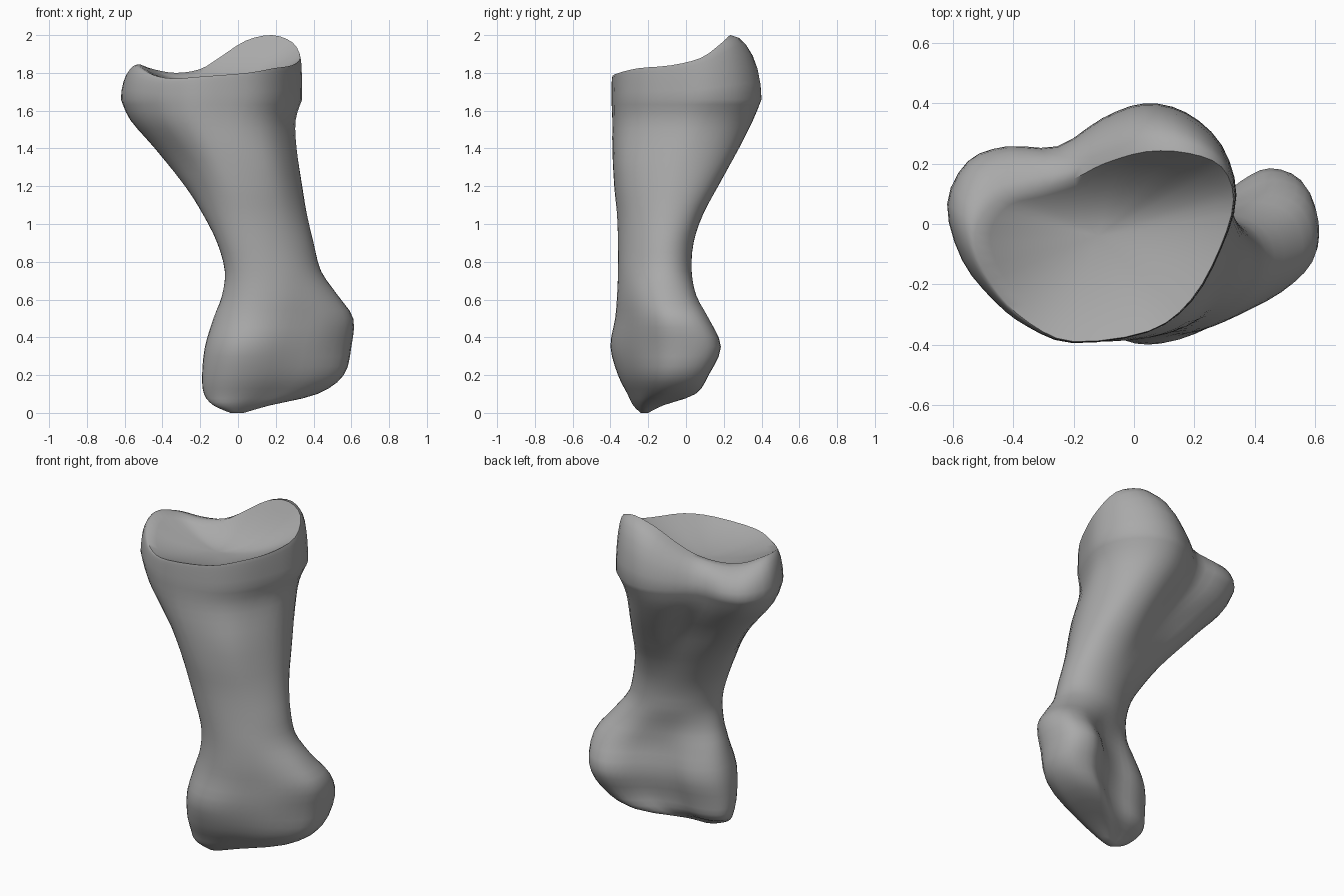
import bpy
import bmesh
from math import sin, cos, radians, pi
from mathutils import Vector

if "Cube" in bpy.data.objects:
    bpy.data.objects.remove(bpy.data.objects["Cube"])

STEPS = 3  # spline subdivisions between control points


def spline(points, closed):
    """Catmull-Rom interpolation of points of any dimension."""
    pts = [Vector(p) for p in points]
    n = len(pts)
    out = []

    def pick(i):
        return pts[i % n] if closed else pts[max(0, min(n - 1, i))]

    for i in range(n if closed else n - 1):
        a, b, c, d = (pick(i + k) for k in (-1, 0, 1, 2))
        for s in range(STEPS):
            t = s / STEPS
            out.append(b + (c - a) * t / 2
                       + (a - b * 2.5 + c * 2 - d / 2) * t ** 2
                       + ((b - c) * 1.5 + (d - a) / 2) * t ** 3)
    return out if closed else out + [pts[-1]]


def normalise(outline):
    """Fit an outline into the unit square."""
    xs, ys = [p[0] for p in outline], [p[1] for p in outline]
    return [Vector(((p[0] - min(xs)) / (max(xs) - min(xs)),
                    (p[1] - min(ys)) / (max(ys) - min(ys)))) for p in outline]


# Cross-sections, counter-clockwise from the front
socket_outline = spline([
    (-.2, -.4), (.05, -.365), (.2, -.26), (.3, -.08), (.35, .1), (.3, .27),
    (.18, .38), (.04, .41), (-.1, .36), (-.25, .265), (-.42, .265),
    (-.55, .215), (-.62, .07), (-.57, -.12), (-.46, -.26), (-.35, -.345)], True)
flare_outline = spline([
    (-.12, -.39), (.03, -.385), (.17, -.33), (.26, -.21), (.31, -.05), (.29, .1),
    (.22, .21), (.12, .25), (.02, .23), (-.1, .15), (-.22, .11), (-.33, .08),
    (-.4, 0), (-.37, -.13), (-.3, -.25), (-.22, -.34)], True)
condyle_outline = spline([
    (.01, -.4), (.14, -.39), (.3, -.32), (.47, -.23), (.59, -.11), (.61, .03),
    (.565, .145), (.46, .185), (.36, .14), (.25, .05), (.12, 0), (-.01, -.01),
    (-.12, -.06), (-.17, -.14), (-.16, -.25), (-.09, -.35)], True)
COUNT = len(socket_outline)
SKEW = .25  # leans the shaft section towards its back left and front right
shaft_outline = [Vector((cos(a), sin(a + SKEW))) for a in
                 (radians(-105) + 2 * pi * i / COUNT for i in range(COUNT))]
shapes = [normalise(s) for s in
          (condyle_outline, shaft_outline, flare_outline, socket_outline)]

# Crest of the socket rim
rim = spline([
    (-.2, -.39, 1.78), (.05, -.355, 1.8), (.19, -.25, 1.825), (.285, -.08, 1.84),
    (.33, .08, 1.88), (.29, .19, 1.96), (.18, .235, 2), (.04, .24, 1.97),
    (-.1, .2, 1.88), (-.2, .15, 1.82), (-.33, .11, 1.8), (-.45, .08, 1.82),
    (-.52, 0, 1.845), (-.52, -.1, 1.835), (-.45, -.23, 1.79),
    (-.345, -.33, 1.77)], True)

# Height, x range, y range, shape (0 condyle, 1 shaft, 2 flare, 3 socket)
levels = spline([
    (0, -.04, .03, -.24, -.2, .5), (.04, -.13, .17, -.28, -.12, .3),
    (.1, -.18, .42, -.31, .05, 0), (.2, -.19, .56, -.36, .12, 0),
    (.35, -.175, .6, -.4, .185, 0), (.5, -.13, .61, -.375, .12, .2),
    (.62, -.085, .53, -.365, .055, .6), (.75, -.07, .44, -.36, .03, 1),
    (.9, -.11, .4, -.36, .04, 1), (1.05, -.185, .365, -.365, .09, 1.3),
    (1.2, -.28, .34, -.38, .17, 1.7), (1.4, -.44, .31, -.39, .28, 2.2),
    (1.55, -.57, .305, -.39, .355, 2.7), (1.66, -.62, .34, -.395, .4, 3)], False)


def section(level):
    z, x0, x1, y0, y1, kind = level
    kind = max(0, min(3, kind))
    low = min(2, int(kind))
    ring = [a.lerp(b, kind - low) for a, b in zip(shapes[low], shapes[low + 1])]
    return [Vector((x0 + (x1 - x0) * p.x, y0 + (y1 - y0) * p.y, z))
            for p in normalise(ring)]


# Condyles and shaft
rings = [section(level) for level in levels]

# Rounded lip from the outer wall up to the rim crest
wall = rings[-1]
for k in range(1, 7):
    a = pi / 2 * k / 6
    rings.append([Vector((r.x + (w.x - r.x) * cos(a), r.y + (w.y - r.y) * cos(a),
                          w.z + (r.z - w.z) * sin(a))) for w, r in zip(wall, rim)])

# Dished socket floor
centre = Vector((-.12, -.04, 1.72))
for k in range(7, 0, -1):
    s = k / 8
    ring = []
    for r in rim:
        p = centre.lerp(r, s)
        p.z = centre.z + (r.z - centre.z) * s ** 2
        ring.append(p)
    rings.append(ring)

# Skin the rings
bm = bmesh.new()
loops = [[bm.verts.new(p) for p in ring] for ring in rings]
for lower, upper in zip(loops, loops[1:]):
    for i in range(COUNT):
        j = (i + 1) % COUNT
        bm.faces.new((lower[i], lower[j], upper[j], upper[i]))
bm.faces.new(loops[0][::-1])
tip = bm.verts.new(centre)
for i in range(COUNT):
    bm.faces.new((loops[-1][i], loops[-1][(i + 1) % COUNT], tip))
bmesh.ops.recalc_face_normals(bm, faces=bm.faces)

mesh = bpy.data.meshes.new("bone")
bm.to_mesh(mesh)
bm.free()
bone = bpy.data.objects.new("bone", mesh)
bpy.context.collection.objects.link(bone)

# Plain grey surface
grey = bpy.data.materials.new("bone grey")
grey.use_nodes = True
colour = (.4, .4, .4, 1)
grey.diffuse_color = colour
grey.node_tree.nodes["Principled BSDF"].inputs["Base Color"].default_value = colour
mesh.materials.append(grey)

bpy.context.view_layer.objects.active = bone
bone.select_set(True)
bpy.ops.object.shade_smooth_by_angle(angle=radians(50))
